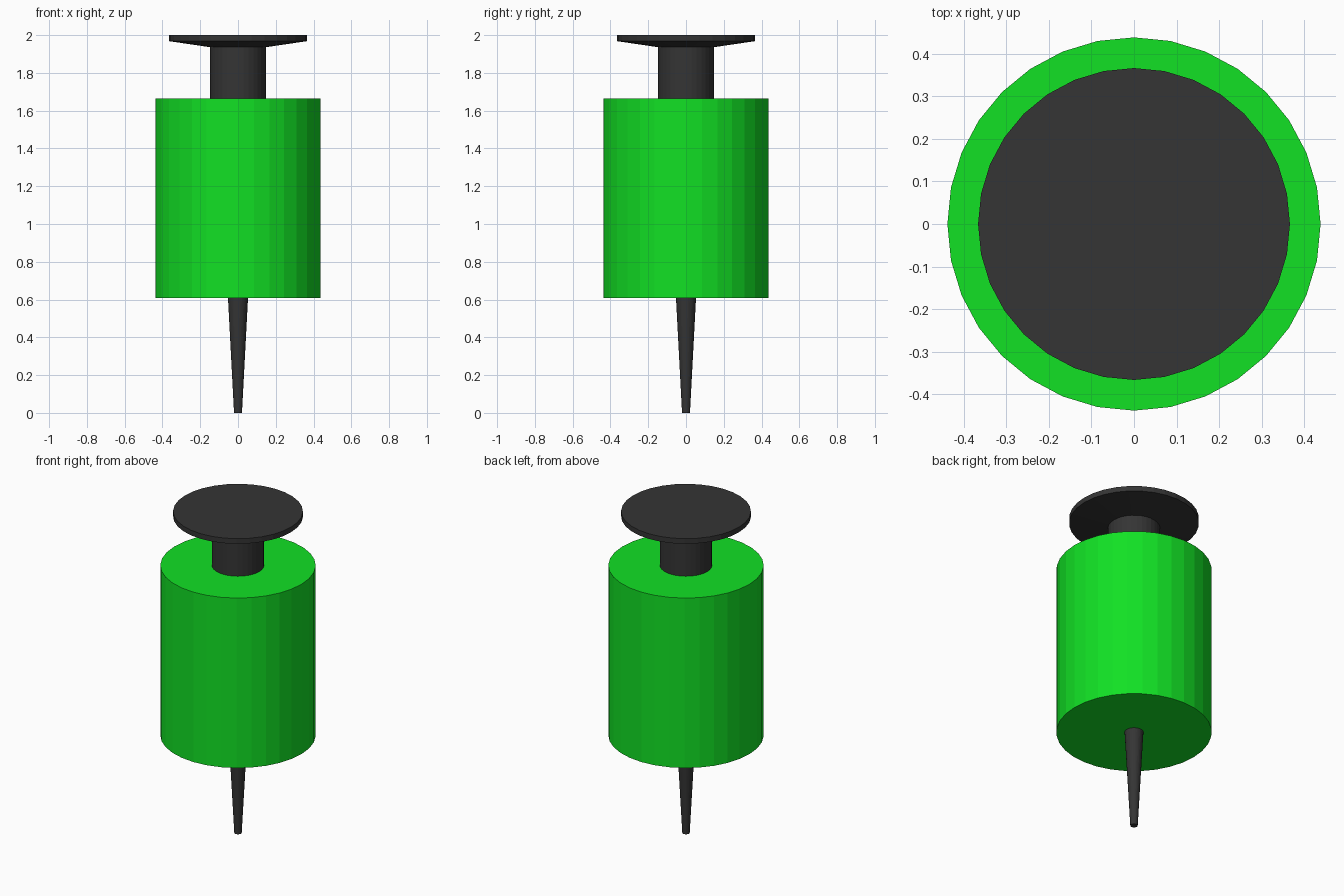
import bpy, bmesh, math

if "Cube" in bpy.data.objects:
    bpy.data.objects.remove(bpy.data.objects["Cube"])

SIDES = 32


def material(name, color):
    mat = bpy.data.materials.new(name)
    mat.diffuse_color = (*color, 1)
    mat.use_nodes = True
    mat.node_tree.nodes["Principled BSDF"].inputs["Base Color"].default_value = mat.diffuse_color
    return mat


def lathe(name, profile, mat):
    """Closed solid of revolution from (radius, z) pairs, listed bottom to top."""
    bm = bmesh.new()
    rings = []
    for r, z in profile:
        angles = [2 * math.pi * i / SIDES for i in range(SIDES)]
        rings.append([bm.verts.new((r * math.cos(a), r * math.sin(a), z)) for a in angles])
    for low, high in zip(rings, rings[1:]):
        for i in range(SIDES):
            j = (i + 1) % SIDES
            bm.faces.new((low[i], low[j], high[j], high[i]))
    bm.faces.new(rings[0][::-1])
    bm.faces.new(rings[-1])
    mesh = bpy.data.meshes.new(name)
    bm.to_mesh(mesh)
    bm.free()
    mesh.materials.append(mat)
    obj = bpy.data.objects.new(name, mesh)
    bpy.context.collection.objects.link(obj)
    return obj


green = material("green", (0.006, 0.75, 0.018))
black = material("black", (0.035, 0.035, 0.035))

# Tapered needle, its top flush with the barrel base
lathe("needle", [(0.021, 0), (0.053, 0.607)], black)

# Fluid-filled barrel
lathe("barrel", [(0.438, 0.607), (0.438, 1.664)], green)

# Plunger rod flaring into the thumb disc
lathe("plunger", [(0.147, 1.664), (0.147, 1.936), (0.366, 1.968), (0.366, 2.0)], black)
